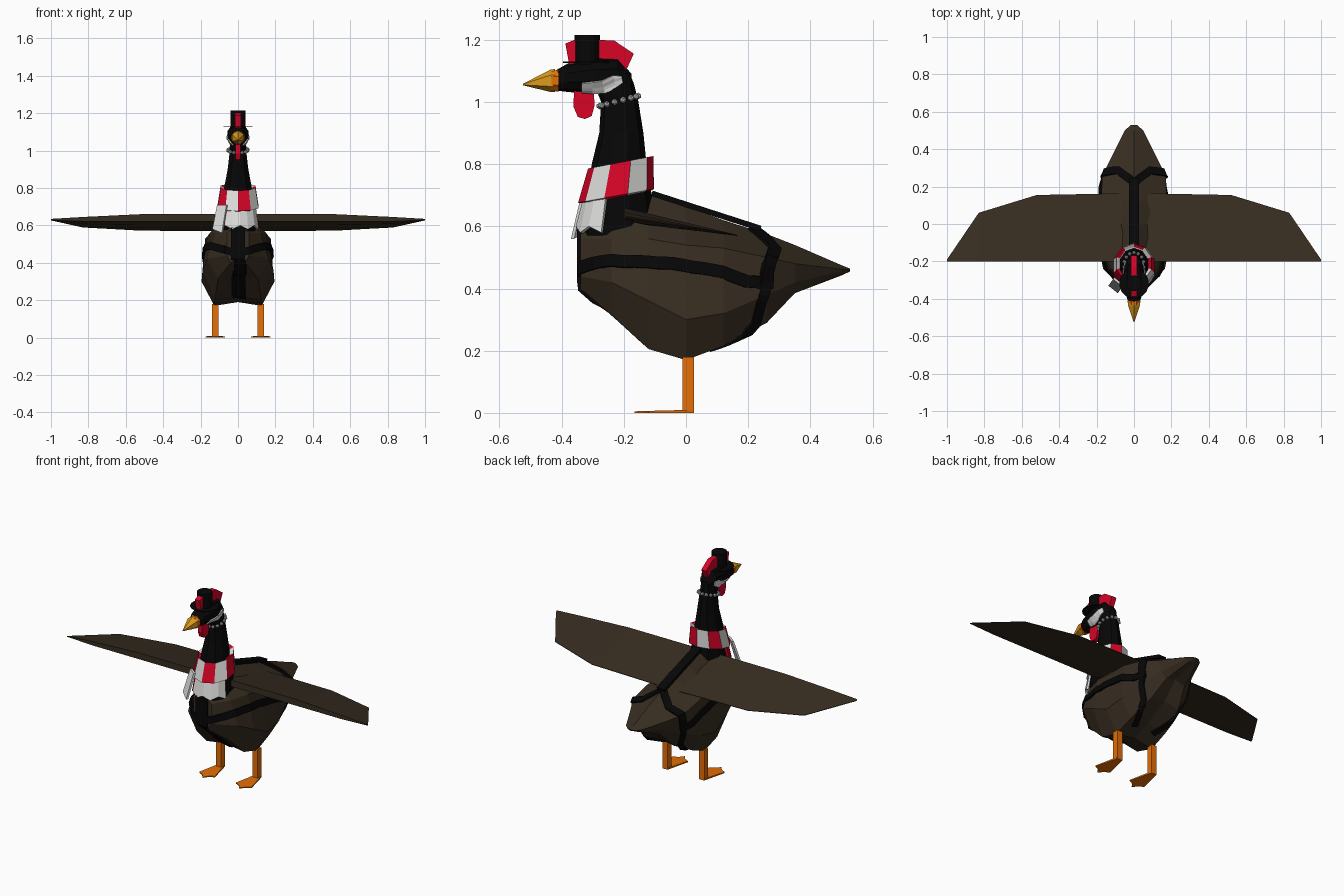
import bpy, bmesh, math
from mathutils import Vector
from mathutils.bvhtree import BVHTree

if "Cube" in bpy.data.objects:
    bpy.data.objects.remove(bpy.data.objects["Cube"])


def material(name, rgb):
    m = bpy.data.materials.new(name)
    m.diffuse_color = (*rgb, 1)
    m.use_nodes = True
    m.node_tree.nodes["Principled BSDF"].inputs["Base Color"].default_value = m.diffuse_color
    return m


BROWN = material("feather_brown", (0.038, 0.026, 0.015))
BLACK = material("black", (0.002, 0.002, 0.002))
RED = material("red", (0.68, 0.001, 0.020))
WHITE = material("white", (0.72, 0.72, 0.71))
ORANGE = material("leg_orange", (0.78, 0.155, 0.002))
YELLOW = material("beak_yellow", (0.72, 0.33, 0.012))
GREY = material("bead_grey", (0.55, 0.55, 0.55))


def make(name, bm, *mats):
    bmesh.ops.recalc_face_normals(bm, faces=bm.faces)
    me = bpy.data.meshes.new(name)
    bm.to_mesh(me)
    bm.free()
    for m in mats:
        me.materials.append(m)
    ob = bpy.data.objects.new(name, me)
    bpy.context.collection.objects.link(ob)
    return ob


def loft(name, rings, *mats):
    """Skin closed rings of equal length and cap both ends."""
    bm = bmesh.new()
    vs = [[bm.verts.new(p) for p in r] for r in rings]
    n = len(rings[0])
    for a, b in zip(vs, vs[1:]):
        for i in range(n):
            j = (i + 1) % n
            bm.faces.new((a[i], a[j], b[j], b[i]))
    bm.faces.new(vs[0])
    bm.faces.new(vs[-1])
    return make(name, bm, *mats)


def circle(n, off=0.5):
    return [(math.cos(2 * math.pi * (i + off) / n), math.sin(2 * math.pi * (i + off) / n))
            for i in range(n)]


def flat_loft(name, stations, n, mat):
    """Horizontal rings: (z, centre x, centre y, rx, ry)."""
    return loft(name, [[(cx + rx * c, cy + ry * s, z) for c, s in circle(n)]
                       for z, cx, cy, rx, ry in stations], mat)


def long_loft(name, stations, n, mat):
    """Rings across the length: (y, centre z, rx, rz)."""
    return loft(name, [[(rx * c, y, cz + rz * s) for c, s in circle(n)]
                       for y, cz, rx, rz in stations], mat)


def plate(name, yz, x0, x1, mat):
    """Side outline extruded across x."""
    return loft(name, [[(x, y, z) for y, z in yz] for x in (x0, x1)], mat)


# Body: y, top, shoulder (x, z), flank (x, z), belly z
body_rings = []
for y, zt, ws, zs, wl, zl, zb in [
        (-0.34, 0.60, 0.06, 0.56, 0.06, 0.44, 0.40),
        (-0.24, 0.68, 0.12, 0.56, 0.165, 0.42, 0.315),
        (-0.12, 0.70, 0.15, 0.56, 0.19, 0.36, 0.205),
        (0.00, 0.665, 0.165, 0.54, 0.195, 0.30, 0.17),
        (0.12, 0.62, 0.175, 0.53, 0.19, 0.32, 0.215),
        (0.26, 0.575, 0.17, 0.50, 0.15, 0.38, 0.29),
        (0.35, 0.54, 0.125, 0.48, 0.10, 0.42, 0.385),
        (0.50, 0.475, 0.05, 0.462, 0.04, 0.455, 0.445),
        (0.528, 0.464, 0.018, 0.461, 0.015, 0.46, 0.458)]:
    half = [(ws, zs), (wl, zl), (wl * 0.65, zb)]
    ring = [(0, zt)] + half + [(0, zb + (0.02 if y < 0.4 else -0.003))] \
        + [(-x, z) for x, z in reversed(half)]
    body_rings.append([(x, y, z) for x, z in ring])
body = loft("body", body_rings, BROWN)

# Wings: one blade, pitched down to the rear, with an upright leading edge
wing = []
for x, trail, top, low, zt in [
        (1.0, -0.19, 0.635, 0.629, 0.630), (0.83, 0.06, 0.645, 0.622, 0.592),
        (0.52, 0.155, 0.66, 0.622, 0.575), (0.0, 0.165, 0.66, 0.622, 0.572)]:
    keel = -0.2 + (trail + 0.2) * 0.2
    wing.append([(x, -0.2, low), (x, -0.2, top), (x, trail, zt), (x, trail, zt - 0.003),
                 (x, keel, low - 0.2 * (low - zt) - 0.008 * (x < 0.9))])
wing += [[(-x, y, z) for x, y, z in r] for r in reversed(wing[:-1])]
loft("wings", wing, BROWN)

# Neck and head
neck = flat_loft("neck", [(0.57, 0, -0.215, 0.10, 0.125), (0.70, 0, -0.215, 0.095, 0.105),
                          (0.80, 0, -0.215, 0.078, 0.088), (0.90, 0, -0.208, 0.058, 0.071),
                          (1.00, 0, -0.213, 0.046, 0.060), (1.06, 0, -0.232, 0.046, 0.064),
                          (1.10, 0, -0.24, 0.045, 0.055)], 10, BLACK)
head = long_loft("head", [(-0.425, 1.068, 0.028, 0.030), (-0.38, 1.078, 0.046, 0.046),
                          (-0.29, 1.085, 0.060, 0.060), (-0.22, 1.09, 0.052, 0.052),
                          (-0.175, 1.06, 0.025, 0.03)], 10, BLACK)
long_loft("beak_collar", [(-0.432, 1.068, 0.034, 0.034), (-0.41, 1.068, 0.038, 0.038)], 8, ORANGE)
long_loft("beak", [(-0.422, 1.069, 0.036, 0.037), (-0.436, 1.068, 0.036, 0.036),
                   (-0.525, 1.056, 0.002, 0.002)], 6, YELLOW)

# Comb and wattle
plate("comb", [(-0.372, 1.10), (-0.388, 1.188), (-0.35, 1.203), (-0.23, 1.197),
               (-0.168, 1.155), (-0.20, 1.085)], -0.016, 0.016, RED)
plate("wattle", [(-0.36, 1.04), (-0.362, 0.985), (-0.348, 0.952), (-0.325, 0.945),
                 (-0.303, 0.955), (-0.294, 0.99), (-0.297, 1.04)], -0.014, 0.014, RED)

# Hat
flat_loft("hat_crown", [(1.12, 0, -0.317, 0.042, 0.042), (1.215, 0, -0.317, 0.042, 0.042)], 16, BLACK)
flat_loft("hat_brim", [(1.126, 0, -0.317, 0.08, 0.08), (1.130, 0, -0.317, 0.08, 0.08)], 16, BLACK)

# Cheek patches laid onto the head and neck
deps = bpy.context.evaluated_depsgraph_get()
trees = [BVHTree.FromObject(o, deps) for o in (head, neck)]
lower = [(-0.335, 1.030), (-0.30, 1.028), (-0.26, 1.028), (-0.225, 1.046), (-0.203, 1.062)]
upper = [(-0.335, 1.060), (-0.30, 1.064), (-0.27, 1.068), (-0.235, 1.085), (-0.208, 1.084)]
for side, label in ((1, "right"), (-1, "left")):
    bm = bmesh.new()
    rows = []
    for k in range(5):
        row = []
        for (y0, z0), (y1, z1) in zip(lower, upper):
            y, z = y0 + (y1 - y0) * k / 4, z0 + (z1 - z0) * k / 4
            hits = [t.ray_cast(Vector((1, y, z)), Vector((-1, 0, 0)))[0] for t in trees]
            x = max([h.x for h in hits if h] + [0.02])
            row.append(bm.verts.new((side * (x + 0.005), y, z)))
        rows.append(row)
    for a, b in zip(rows, rows[1:]):
        for i in range(4):
            bm.faces.new((a[i], a[i + 1], b[i + 1], b[i]))
    ob = make("cheek_" + label, bm, WHITE)
    mod = ob.modifiers.new("thickness", 'SOLIDIFY')
    mod.thickness, mod.offset = 0.006, 0

# Bead necklace
bm = bmesh.new()
for c, s in circle(14):
    r = bmesh.ops.create_icosphere(bm, subdivisions=1, radius=0.011)
    bmesh.ops.translate(bm, verts=r["verts"],
                        vec=(0.053 * c, -0.216 + 0.062 * s, 1.003 + 0.016 * s))
make("necklace", bm, GREY)


# Scarf: striped tilted wrap, skirt over the chest, hanging tail
def scarf_ring(rx, ry, cy, z, tilt):
    return [(rx * c, cy + ry * s, z + tilt * s) for c, s in circle(10)]


scarf = loft("scarf", [scarf_ring(0.078, 0.088, -0.21, 0.795, 0.02),
                       scarf_ring(0.098, 0.105, -0.21, 0.806, 0.02),
                       scarf_ring(0.116, 0.122, -0.225, 0.698, 0.022),
                       scarf_ring(0.085, 0.09, -0.215, 0.69, 0.02)], RED, WHITE)
for p in scarf.data.polygons:
    a = math.degrees(math.atan2(p.center.y + 0.216, p.center.x))
    p.material_index = round(a % 360 / 36) % 2

bm = bmesh.new()
rows = []
for rx, ry, cy, z in ((0.10, 0.105, -0.22, 0.715), (0.118, 0.125, -0.23, 0.60)):
    rows.append([bm.verts.new((rx * math.cos(a), cy + ry * math.sin(a),
                               z - (0.02 if i % 2 and z < 0.65 else 0)))
                 for i, a in enumerate(math.radians(190 + 150 * k / 7) for k in range(8))])
for i in range(7):
    f = bm.faces.new((rows[0][i], rows[0][i + 1], rows[1][i + 1], rows[1][i]))
    f.material_index = 1 if i < 2 else 0
skirt = make("scarf_skirt", bm, WHITE, RED)
skirt.modifiers.new("thickness", 'SOLIDIFY').thickness = 0.012
tail = [(-0.105, -0.285), (-0.055, -0.325), (-0.062, -0.335), (-0.112, -0.295)]
loft("scarf_tail", [[(x, y, 0.71) for x, y in tail],
                    [(x - 0.025, y - 0.035, 0.56 + 0.02 * (x < -0.1)) for x, y in tail]], WHITE)

# Harness straps draped over the body
bvh = BVHTree.FromObject(body, deps)


def strap(name, path, width, steps=5, drape=True):
    path = [Vector(p) for p in path]
    pts = [a.lerp(b, k / steps) for a, b in zip(path, path[1:]) for k in range(steps)] + [path[-1]]
    rings = []
    for i, p in enumerate(pts):
        t = (pts[min(i + 1, len(pts) - 1)] - pts[max(i - 1, 0)]).normalized()
        co, nor = p, Vector((0, 0.3, 1)).normalized()
        if drape:
            co, nor = bvh.find_nearest(p)[:2]
        s = t.cross(nor).normalized() * width
        up, dn = nor * 0.010, nor * -0.008
        rings.append([co + s + up, co - s + up, co - s + dn, co + s + dn])
    loft(name, rings, BLACK)


strap("chest_strap", [(0, -0.36, 0.59), (0, -0.36, 0.42), (0, -0.26, 0.31),
                      (0, -0.11, 0.19)], 0.037)
strap("back_strap", [(0, -0.11, 0.705), (0, 0.24, 0.592)], 0.026, 2, False)
for side, label in ((1, "right"), (-1, "left")):
    strap("side_strap_" + label,
          [(side * x, y, z) for x, y, z in [(0.02, -0.36, 0.455), (0.09, -0.32, 0.475),
                                            (0.16, -0.25, 0.495), (0.20, -0.05, 0.485),
                                            (0.21, 0.12, 0.455), (0.19, 0.26, 0.405)]], 0.02)
    strap("rear_strap_" + label,
          [(side * x, y, z) for x, y, z in [(0.0, 0.22, 0.60), (0.10, 0.30, 0.56),
                                            (0.175, 0.285, 0.52), (0.18, 0.26, 0.40)]], 0.021)
    strap("belly_strap_" + label,
          [(side * x, y, z) for x, y, z in [(0.18, 0.26, 0.40), (0.13, 0.23, 0.28),
                                            (0.06, 0.09, 0.18)]], 0.016)

    # Legs and webbed feet
    cx = side * 0.122
    flat_loft("leg_" + label, [(z, cx, 0.007, 0.0245, 0.0255) for z in (0.0, 0.18)], 4, ORANGE)
    foot = [(-0.018, 0.02), (0.018, 0.02), (0.052, -0.12), (0.022, -0.135), (0, -0.165),
            (-0.022, -0.135), (-0.052, -0.12)]
    loft("foot_" + label, [[(cx + x, y, 0.0) for x, y in foot],
                           [(cx + x, y, 0.010 + 0.03 * min(0, y)) for x, y in foot]], ORANGE)
